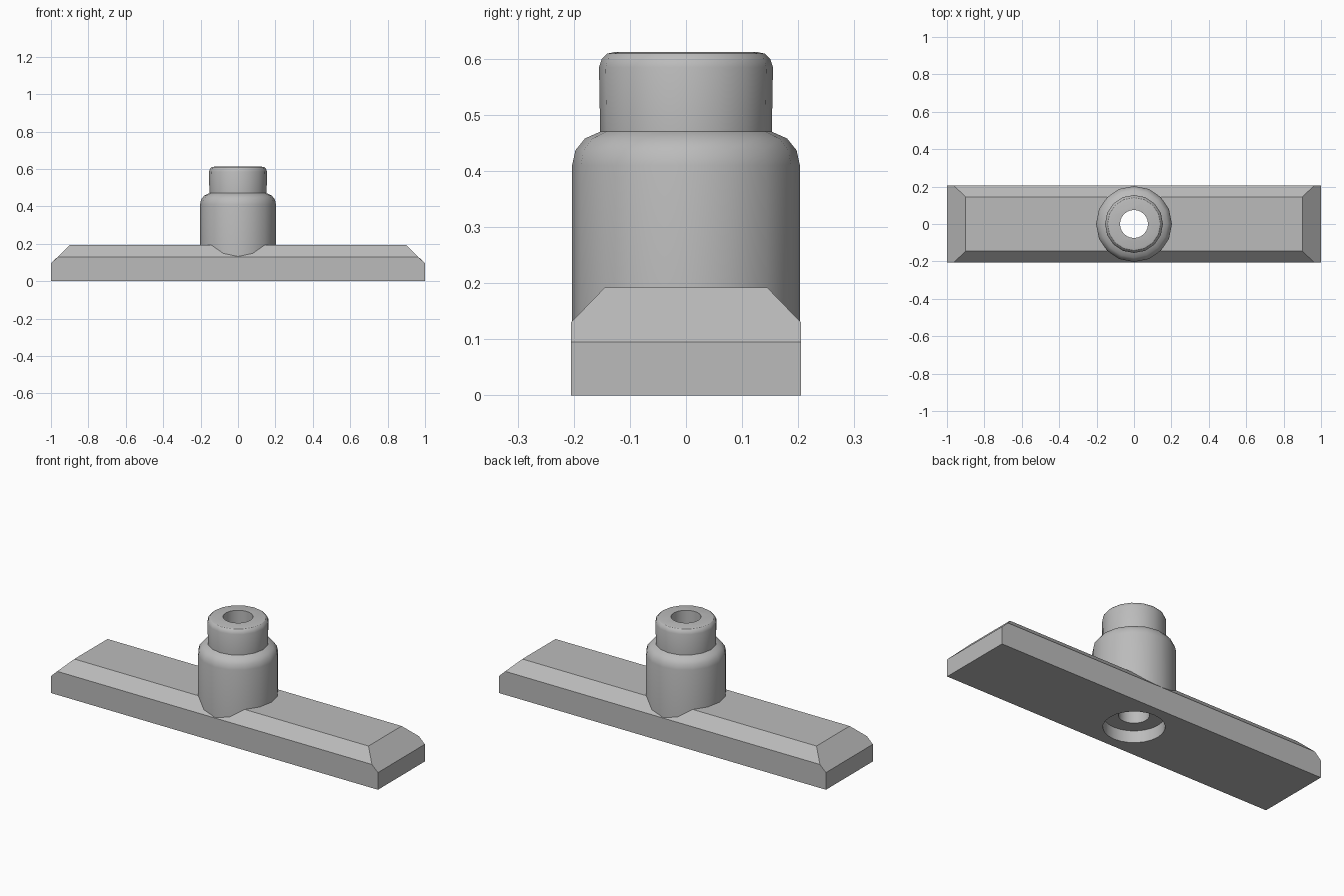
import bpy
import bmesh
import math

cube = bpy.data.objects.get("Cube")
if cube:
    bpy.data.objects.remove(cube, do_unlink=True)

grey = bpy.data.materials.new("plain grey")
grey.use_nodes = True
colour = (0.5, 0.5, 0.5, 1)
grey.diffuse_color = colour
grey.node_tree.nodes["Principled BSDF"].inputs["Base Color"].default_value = colour


def make_object(name, bm):
    bmesh.ops.recalc_face_normals(bm, faces=bm.faces)
    mesh = bpy.data.meshes.new(name)
    bm.to_mesh(mesh)
    bm.free()
    mesh.materials.append(grey)
    ob = bpy.data.objects.new(name, mesh)
    bpy.context.collection.objects.link(ob)
    return ob


def lathe(name, profile, sides):
    """Closed solid turned about z from (radius, height) points."""
    bm = bmesh.new()
    rings = []
    for r, z in profile:
        angles = [2 * math.pi * i / sides for i in range(sides)]
        rings.append([bm.verts.new((r * math.cos(a), r * math.sin(a), z)) for a in angles])
    for low, high in zip(rings, rings[1:]):
        for i in range(sides):
            j = (i + 1) % sides
            bm.faces.new((low[i], low[j], high[j], high[i]))
    bm.faces.new(rings[0][::-1])
    bm.faces.new(rings[-1])
    return make_object(name, bm)


# Base plate: bar with chamfered long sides and ends
bm = bmesh.new()
corner = [(1, 0.205, 0), (1, 0.205, 0.095), (0.963, 0.205, 0.13), (0.9, 0.145, 0.192)]
for x, y, z in corner:
    for sx in (-1, 1):
        for sy in (-1, 1):
            bm.verts.new((sx * x, sy * y, z))
bmesh.ops.convex_hull(bm, input=bm.verts)
bmesh.ops.dissolve_limit(bm, angle_limit=math.radians(2), verts=bm.verts, edges=bm.edges)
base = make_object("base_plate", bm)

# Stepped collar with rounded shoulders
collar = lathe("collar", [
    (0.203, 0.1), (0.203, 0.41), (0.197, 0.437), (0.18, 0.458), (0.153, 0.47),
    (0.155, 0.585), (0.15, 0.6), (0.141, 0.609), (0.127, 0.612)], 16)

# Bore: narrow shaft with a wide recess underneath
bore = lathe("bore_cutter", [
    (0.15, -0.1), (0.15, 0.065), (0.075, 0.065), (0.075, 0.8)], 24)
bore.hide_render = True

for part in (base, collar):
    cut = part.modifiers.new("bore", 'BOOLEAN')
    cut.operation = 'DIFFERENCE'
    cut.solver = 'EXACT'
    cut.object = bore
    bpy.context.view_layer.update()
    graph = bpy.context.evaluated_depsgraph_get()
    mesh = bpy.data.meshes.new_from_object(part.evaluated_get(graph))
    part.modifiers.clear()
    part.data = mesh
bpy.data.objects.remove(bore, do_unlink=True)

# Smooth the round surfaces, keeping hard edges
for part in (base, collar):
    bpy.ops.object.select_all(action='DESELECT')
    part.select_set(True)
    bpy.context.view_layer.objects.active = part
    bpy.ops.object.shade_smooth_by_angle(angle=math.radians(32))
